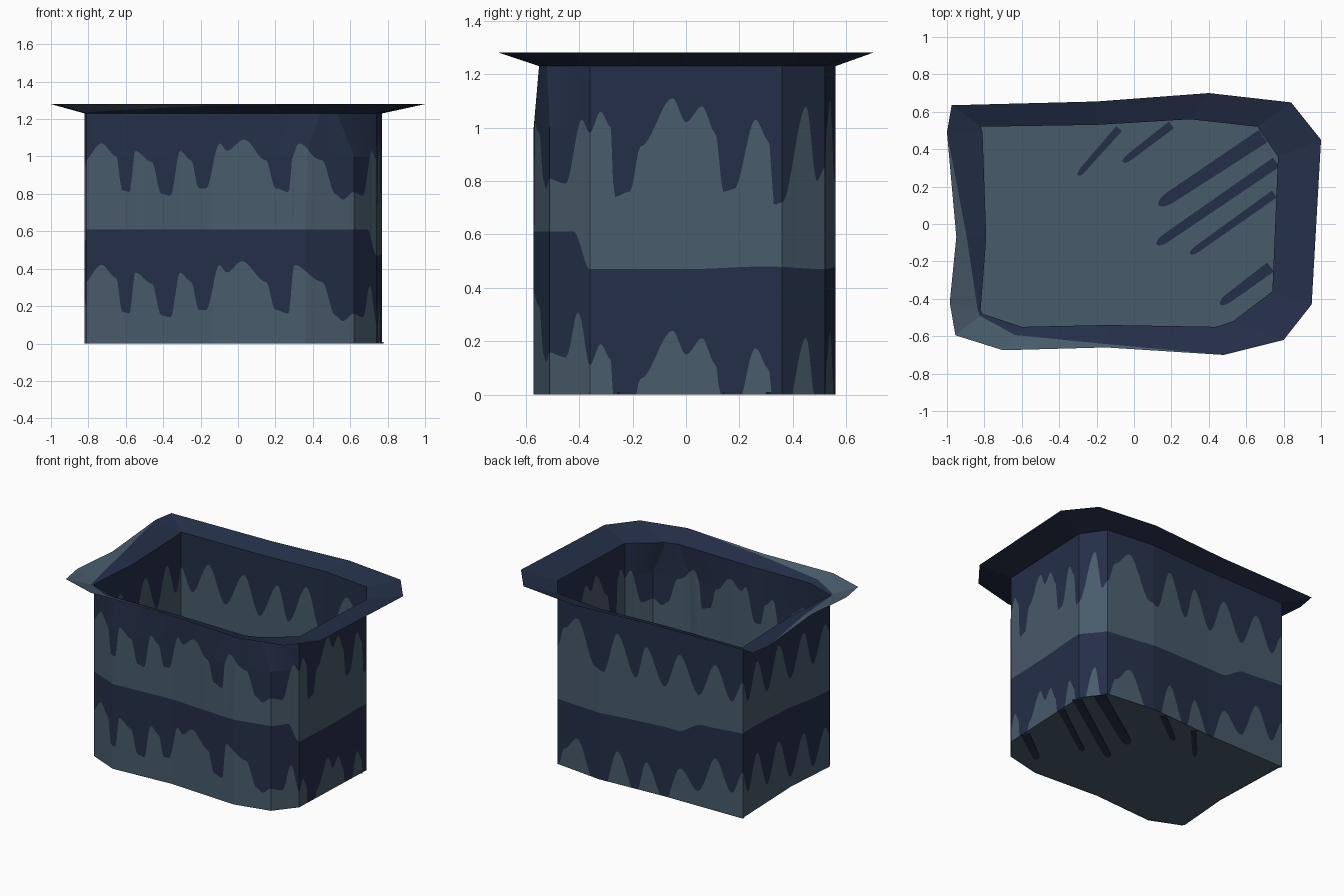
import bpy
import bmesh
import math
from mathutils import Vector

cube = bpy.data.objects.get("Cube")
if cube:
    bpy.data.objects.remove(cube, do_unlink=True)


def make_material(name, rgb):
    mat = bpy.data.materials.new(name)
    mat.use_nodes = True
    color = (*rgb, 1)
    mat.diffuse_color = color
    mat.node_tree.nodes["Principled BSDF"].inputs["Base Color"].default_value = color
    return mat


SLATE, NAVY = 0, 1
materials = [make_material("slate_blue", (.065, .105, .145)),
             make_material("dark_navy", (.0175, .028, .064))]

WALL_TOP, RIM_TOP, BEND = 1.23, 1.28, 1.0

# Outlines run counterclockwise from the back corner on the -x side
outer = [(-.975, .635), (-1, .49), (-.95, -.07), (-.985, -.42), (-.955, -.595),
         (-.7, -.675), (-.15, -.66), (.48, -.7), (.8, -.62), (.95, -.43),
         (1, .45), (.84, .65), (.4, .7), (-.2, .655)]
inner = [(-.82, .52), (-.81, .49), (-.79, -.07), (-.82, -.46), (-.81, -.48),
         (-.6, -.55), (-.14, -.54), (.44, -.55), (.53, -.52), (.74, -.36),
         (.77, .36), (.66, .52), (.3, .56), (-.2, .53)]
base = list(inner)
base[5], base[7], base[8] = (-.6, -.57), (.36, -.57), (.62, -.51)
COUNT = len(base)

# Lower edge of the dark drips along each side: (position, height)
front_drips = [(-.83, .97), (-.73, 1.07), (-.65, 1.0), (-.62, .82), (-.58, .81),
               (-.55, 1.03), (-.46, .97), (-.41, .8), (-.36, .79), (-.31, 1.03),
               (-.25, .98), (-.21, .83), (-.17, .83), (-.1, 1.07), (-.06, 1.03),
               (.02, 1.09), (.15, .98), (.2, .83), (.27, .81), (.3, 1.07),
               (.45, .98), (.52, .8), (.56, .77), (.62, .81)]
right_drips = [(-.52, .81), (-.45, .79), (-.39, 1.03), (-.36, .98), (-.32, 1.06),
               (-.28, 1.0), (-.27, .74), (-.21, .76), (-.17, .93), (-.05, 1.11),
               (0, 1.02), (.06, 1.08), (.11, .98), (.14, .76), (.18, .77),
               (.26, 1.03), (.31, .95), (.33, .71), (.36, .72), (.45, 1.08),
               (.49, .8), (.52, .85)]
back_drips = [(-.82, .98), (-.73, .82), (-.6, 1.05), (-.47, .8), (-.32, 1.05),
              (-.2, .79), (-.06, 1.04), (.02, .8), (.16, 1.08), (.27, .78),
              (.33, .8), (.49, 1.1), (.6, 1.0), (.66, .85)]
left_drips = [(-.48, .95), (-.42, 1.04), (-.29, .8), (-.2, 1.06), (-.06, .78),
              (.08, 1.07), (.22, .8), (.34, 1.06), (.45, .82), (.52, .98)]

# Height of the top of the middle band along each side
front_band = [(-.83, .61), (.62, .61)]
right_band = [(-.42, .61), (-.36, .47), (0, .47), (.3, .48), (.52, .47)]
back_band = [(-.82, .61), (-.5, .59), (-.3, .5), (.66, .47)]
left_band = [(-.48, .55), (.52, .61)]


def eased(keys, x):
    """Smooth curve through sorted (position, value) keys."""
    if x <= keys[0][0]:
        return keys[0][1]
    for (a, va), (b, vb) in zip(keys, keys[1:]):
        if x <= b:
            t = (x - a) / (b - a)
            return va + (vb - va) * t * t * (3 - 2 * t)
    return keys[-1][1]


def side_of(segment):
    """Axis, drips and band used by one wall segment."""
    if segment < 4:
        return 1, left_drips, left_band
    if segment < 8:
        return 0, front_drips, front_band
    if segment < 11:
        return 1, right_drips, right_band
    return 0, back_drips, back_band


def add_face(bm, points, material):
    face = bm.faces.new([bm.verts.new(p) for p in points])
    face.material_index = material


def finish(bm, name):
    bmesh.ops.remove_doubles(bm, verts=bm.verts, dist=1e-5)
    bmesh.ops.dissolve_degenerate(bm, edges=bm.edges, dist=1e-5)
    mesh = bpy.data.meshes.new(name)
    bm.to_mesh(mesh)
    bm.free()
    for mat in materials:
        mesh.materials.append(mat)
    obj = bpy.data.objects.new(name, mesh)
    bpy.context.collection.objects.link(obj)
    return obj


def wall_column(segment, t):
    """Points up the wall at one place, split where the colour changes."""
    nxt = (segment + 1) % COUNT
    low = Vector(base[segment]).lerp(Vector(base[nxt]), t)
    high = Vector(inner[segment]).lerp(Vector(inner[nxt]), t)
    axis, drips, band = side_of(segment)
    upper = eased(drips, low[axis])
    middle = eased(band, low[axis])
    lower = max(0, upper - .65 - (.61 - middle) * 1.57)
    levels = [0, lower, middle, upper, max(upper, BEND), WALL_TOP]
    column = []
    for z in levels:
        p = low.lerp(high, max(0, (z - BEND) / (WALL_TOP - BEND)))
        column.append((p.x, p.y, z))
    return column


# Walls with painted drips
bm = bmesh.new()
for seg in range(COUNT):
    length = (Vector(base[(seg + 1) % COUNT]) - Vector(base[seg])).length
    steps = max(1, math.ceil(length / .008))
    columns = [wall_column(seg, i / steps) for i in range(steps + 1)]
    for a, b in zip(columns, columns[1:]):
        for k, mat in enumerate((SLATE, NAVY, SLATE, NAVY, NAVY)):
            add_face(bm, (a[k], b[k], b[k + 1], a[k + 1]), mat)
finish(bm, "walls")

# Flared rim, with a pale patch on the outer part of one corner
pale_start = [1, 1, .65, .1, .1, .35, .85] + [1] * 7
bm = bmesh.new()
rows = []
for i in range(COUNT):
    inside = Vector((*inner[i], WALL_TOP))
    outside = Vector((*outer[i], RIM_TOP))
    rows.append((inside, inside.lerp(outside, pale_start[i]), outside))
for a, b in zip(rows, rows[1:] + rows[:1]):
    add_face(bm, (a[0], a[1], b[1], b[0]), NAVY)
    if a[1] != a[2] or b[1] != b[2]:
        add_face(bm, (a[1], a[2], b[2], b[1]), SLATE)
finish(bm, "flared_rim")

# Floor
bm = bmesh.new()
add_face(bm, [(x, y, .004) for x, y in base], SLATE)
finish(bm, "floor")


# Floor streaks: thin plates with a round tip, showing on both faces
def streak(name, tip, end, width):
    tip, end = Vector(tip), Vector(end)
    along = (end - tip).normalized()
    across = Vector((-along.y, along.x)) * width / 2
    outline = [end - across, end + across]
    for i in range(7):
        angle = math.pi * i / 6
        outline.append(tip + across * .8 * math.cos(angle)
                       + along * width * (1 - math.sin(angle)))
    bm = bmesh.new()
    add_face(bm, [(p.x, p.y, 0) for p in outline], NAVY)
    extruded = bmesh.ops.extrude_face_region(bm, geom=bm.faces[:])
    top = [v for v in extruded["geom"] if isinstance(v, bmesh.types.BMVert)]
    bmesh.ops.translate(bm, verts=top, vec=(0, 0, .008))
    bmesh.ops.recalc_face_normals(bm, faces=bm.faces)
    finish(bm, name)


streaks = [((-.3, .26), (-.08, .51), .04), ((-.06, .33), (.2, .53), .045),
           ((.13, .1), (.69, .47), .08), ((.12, -.11), (.76, .33), .06),
           ((.3, -.16), (.75, .16), .045), ((.46, -.43), (.73, -.23), .06)]
for number, (tip, end, width) in enumerate(streaks, 1):
    streak(f"floor_streak_{number}", tip, end, width)
